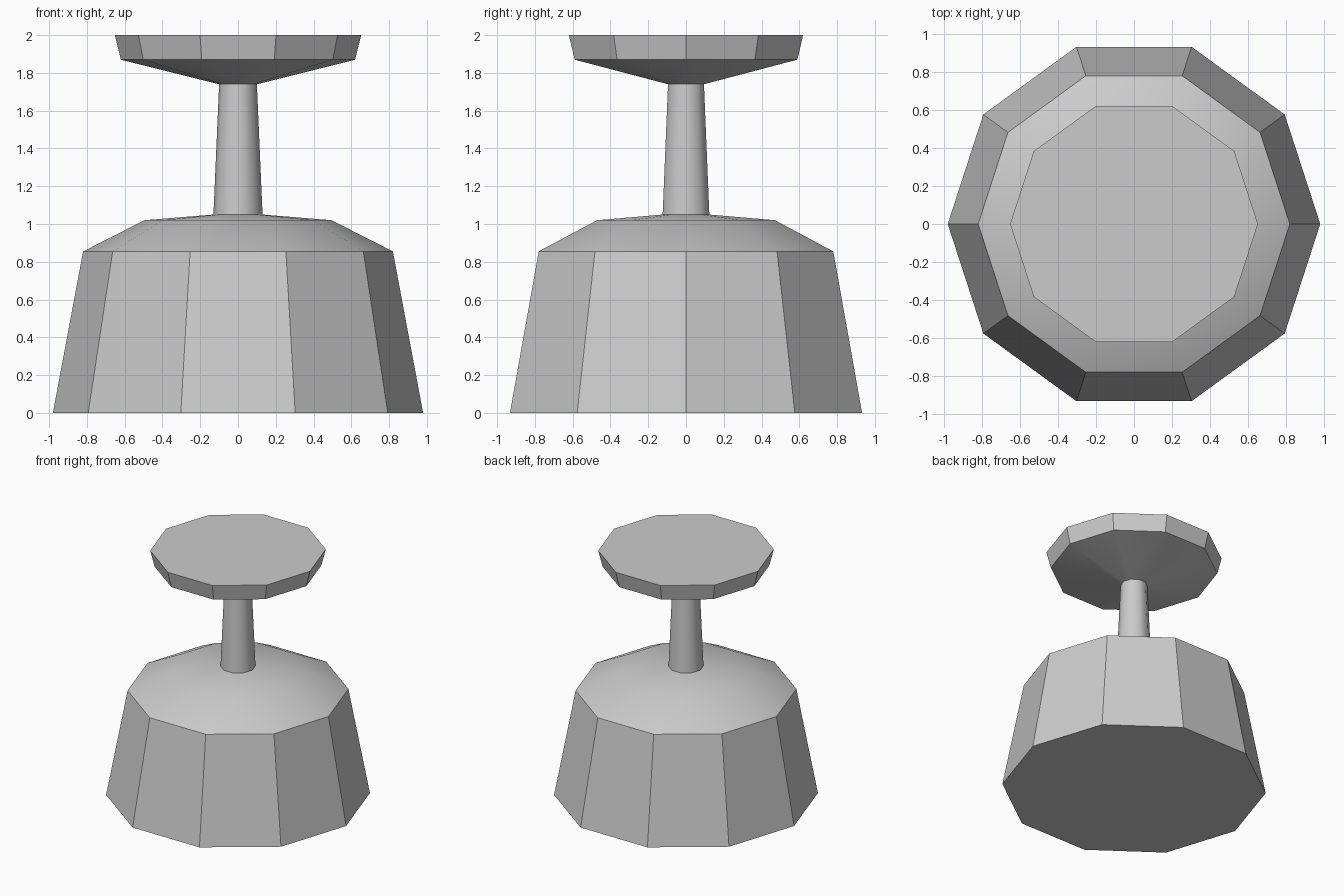
import bpy, bmesh, math

if "Cube" in bpy.data.objects:
    bpy.data.objects.remove(bpy.data.objects["Cube"])

SIDES = 10

grey = bpy.data.materials.new("plain_grey")
grey.diffuse_color = (0.6, 0.6, 0.6, 1)
grey.use_nodes = True
grey.node_tree.nodes["Principled BSDF"].inputs["Base Color"].default_value = grey.diffuse_color


def lathe(name, profile, cap_bottom=False, cap_top=False, angle=30):
    """Spin a (radius, height) profile into a ten-sided part."""
    bm = bmesh.new()
    rings = []
    for r, z in profile:
        rings.append([bm.verts.new((r * math.cos(2 * math.pi * i / SIDES),
                                    r * math.sin(2 * math.pi * i / SIDES), z))
                      for i in range(SIDES)])
    for low, high in zip(rings, rings[1:]):
        for i in range(SIDES):
            j = (i + 1) % SIDES
            bm.faces.new((low[i], low[j], high[j], high[i]))
    if cap_bottom:
        bm.faces.new(rings[0][::-1])
    if cap_top:
        bm.faces.new(rings[-1])
    mesh = bpy.data.meshes.new(name)
    bm.to_mesh(mesh)
    bm.free()
    mesh.materials.append(grey)
    obj = bpy.data.objects.new(name, mesh)
    bpy.context.collection.objects.link(obj)
    bpy.ops.object.select_all(action='DESELECT')
    obj.select_set(True)
    bpy.context.view_layer.objects.active = obj
    bpy.ops.object.shade_smooth_by_angle(angle=math.radians(angle))
    return obj


# Tapered body with a shallow domed shoulder
lathe("body", [(0.98, 0), (0.82, 0.855), (0.495, 1.02), (0.13, 1.05)],
      cap_bottom=True)
# Slim neck, softly shaded
lathe("stem", [(0.13, 1.05), (0.10, 1.74)], angle=40)
# Flared knob with a flat top
lathe("knob", [(0.10, 1.74), (0.62, 1.87), (0.652, 2.0)], cap_top=True)
